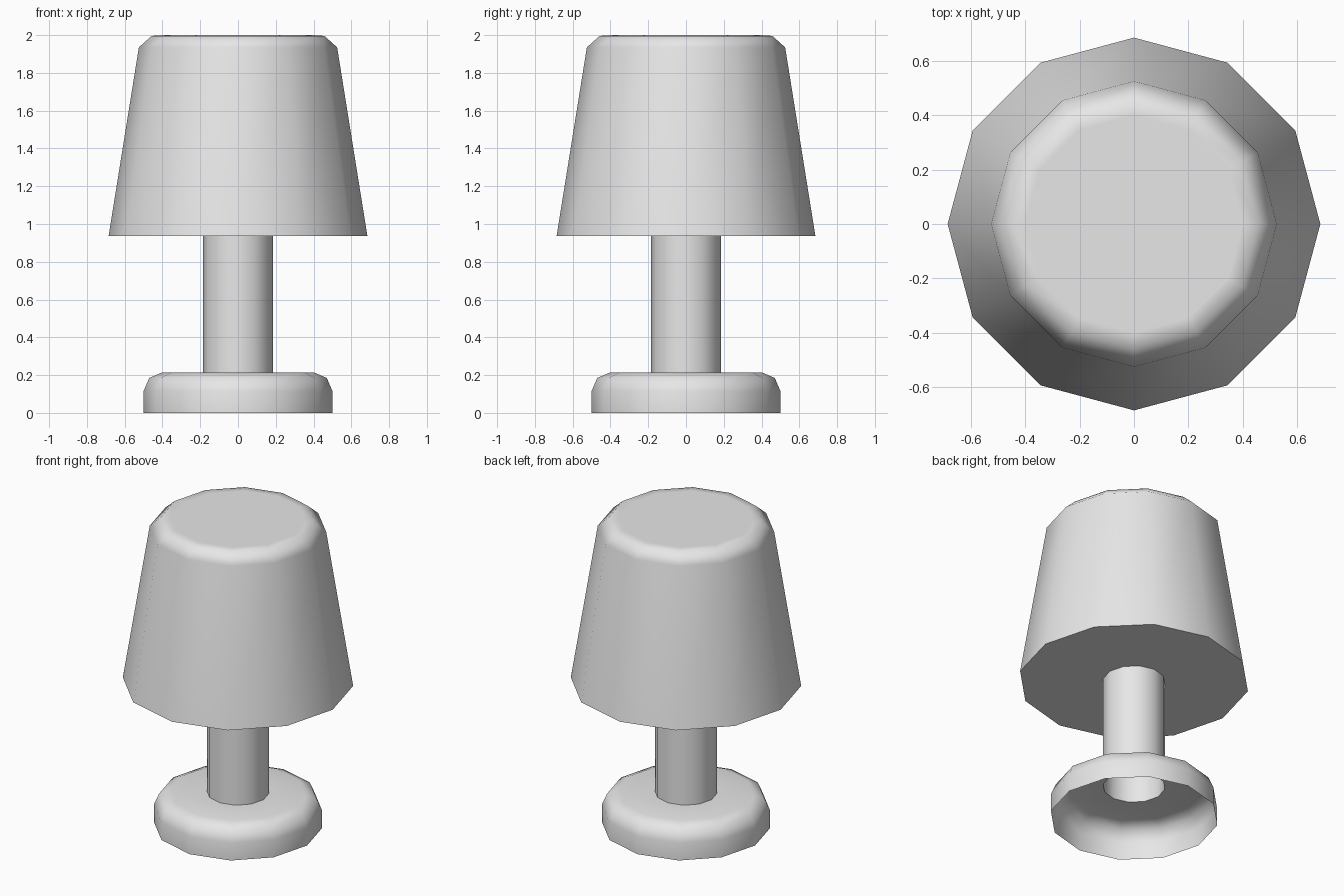
import bpy
import bmesh
from math import radians, tau, sin, cos

SIDES = 12

cube = bpy.data.objects.get("Cube")
if cube:
    bpy.data.objects.remove(cube, do_unlink=True)

grey = bpy.data.materials.new("light_grey")
grey.use_nodes = True
grey.diffuse_color = (0.8, 0.8, 0.8, 1)
grey.node_tree.nodes["Principled BSDF"].inputs["Base Color"].default_value = grey.diffuse_color


def lathe(name, profile, cap_start=False, cap_end=False):
    """Turn a list of (radius, height) points into a faceted round part."""
    bm = bmesh.new()
    rings = [[bm.verts.new((r * cos(tau * i / SIDES), r * sin(tau * i / SIDES), z))
              for i in range(SIDES)] for r, z in profile]
    for low, high in zip(rings, rings[1:]):
        for i in range(SIDES):
            j = (i + 1) % SIDES
            bm.faces.new((low[i], low[j], high[j], high[i]))
    if cap_start:
        bm.faces.new(rings[0][::-1])
    if cap_end:
        bm.faces.new(rings[-1])
    mesh = bpy.data.meshes.new(name)
    bm.to_mesh(mesh)
    bm.free()
    mesh.materials.append(grey)
    obj = bpy.data.objects.new(name, mesh)
    bpy.context.collection.objects.link(obj)

    # Smooth sides with crisp rims; large faces keep their own direction
    bpy.ops.object.select_all(action='DESELECT')
    obj.select_set(True)
    bpy.context.view_layer.objects.active = obj
    bpy.ops.object.shade_smooth_by_angle(angle=radians(60))
    weighted = obj.modifiers.new("weighted_normals", 'WEIGHTED_NORMAL')
    weighted.keep_sharp = True
    return obj


# Hollow foot, open underneath, with a rounded shoulder and a hole for the stem
lathe("base", [(0.5, 0), (0.5, 0.115), (0.47, 0.185), (0.4, 0.215), (0.185, 0.215)])

# Open tube between foot and shade
lathe("stem", [(0.185, 0.215), (0.185, 0.937)])

# Tapered shade with a rounded top and a closed underside
lathe("shade", [(0.685, 0.937), (0.525, 1.935), (0.457, 1.996), (0.4, 2.0)],
      cap_start=True, cap_end=True)
